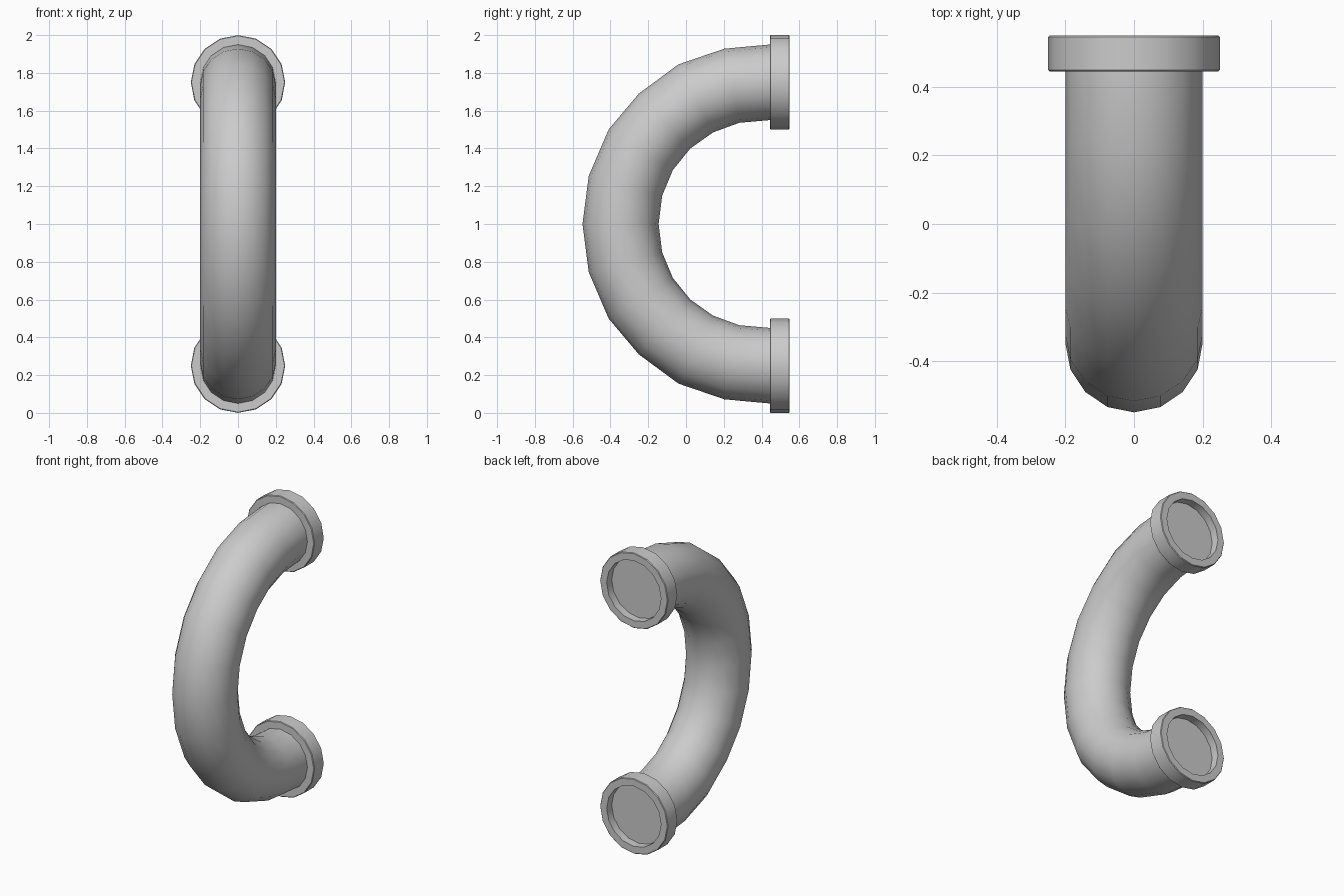
import bpy, bmesh, math

if "Cube" in bpy.data.objects:
    bpy.data.objects.remove(bpy.data.objects["Cube"])

SIDES = 16


def build(name, rings, cap_start=False, cap_end=False):
    """Skin a list of 16-point rings into a smooth-shaded object."""
    bm = bmesh.new()
    loops = [[bm.verts.new(p) for p in ring] for ring in rings]
    for a, b in zip(loops, loops[1:]):
        for i in range(SIDES):
            j = (i + 1) % SIDES
            bm.faces.new((a[i], a[j], b[j], b[i]))
    if cap_start:
        bm.faces.new(loops[0])
    if cap_end:
        bm.faces.new(loops[-1])
    bmesh.ops.recalc_face_normals(bm, faces=bm.faces)
    mesh = bpy.data.meshes.new(name)
    bm.to_mesh(mesh)
    bm.free()
    obj = bpy.data.objects.new(name, mesh)
    bpy.context.collection.objects.link(obj)
    bpy.ops.object.select_all(action='DESELECT')
    obj.select_set(True)
    bpy.context.view_layer.objects.active = obj
    bpy.ops.object.shade_smooth_by_angle(angle=math.radians(35))
    return obj


def ring(outer, inner, radius=0.2):
    """Ring crossing the bend plane at an outer and an inner (y, z) point."""
    cy, cz = (outer[0] + inner[0]) / 2, (outer[1] + inner[1]) / 2
    ry, rz = outer[0] - cy, outer[1] - cz
    pts = []
    for i in range(SIDES):
        t = math.tau * i / SIDES
        c = math.cos(t)
        pts.append((radius * math.sin(t), cy + ry * c, cz + rz * c))
    return pts


# Curved pipe: upper half of the bend, mirrored about z = 1
half = [
    ((0.48, 1.95), (0.48, 1.55)),
    ((0.442, 1.95), (0.442, 1.55)),
    ((0.203, 1.928), (0.283, 1.536)),
    ((-0.04, 1.845), (0.143, 1.485)),
    ((-0.25, 1.69), (0.023, 1.40)),
    ((-0.41, 1.50), (-0.07, 1.285)),
    ((-0.515, 1.255), (-0.126, 1.15)),
]
middle = [((-0.548, 1.0), (-0.145, 1.0))]
lower = [tuple((y, 2 - z) for y, z in pair) for pair in reversed(half)]
build("pipe", [ring(o, i) for o, i in half + middle + lower], True, True)

# End flanges: lathed collars with a recessed disc in the opening
profile = [(0.2, 0.495), (0.2, 0.548), (0.246, 0.548), (0.25, 0.544),
           (0.25, 0.448), (0.246, 0.444), (0.19, 0.444)]
for name, z in (("upper_flange", 1.75), ("lower_flange", 0.25)):
    rings = [ring((y, z + r), (y, z - r), r) for r, y in profile]
    build(name, rings, cap_start=True, cap_end=True)
